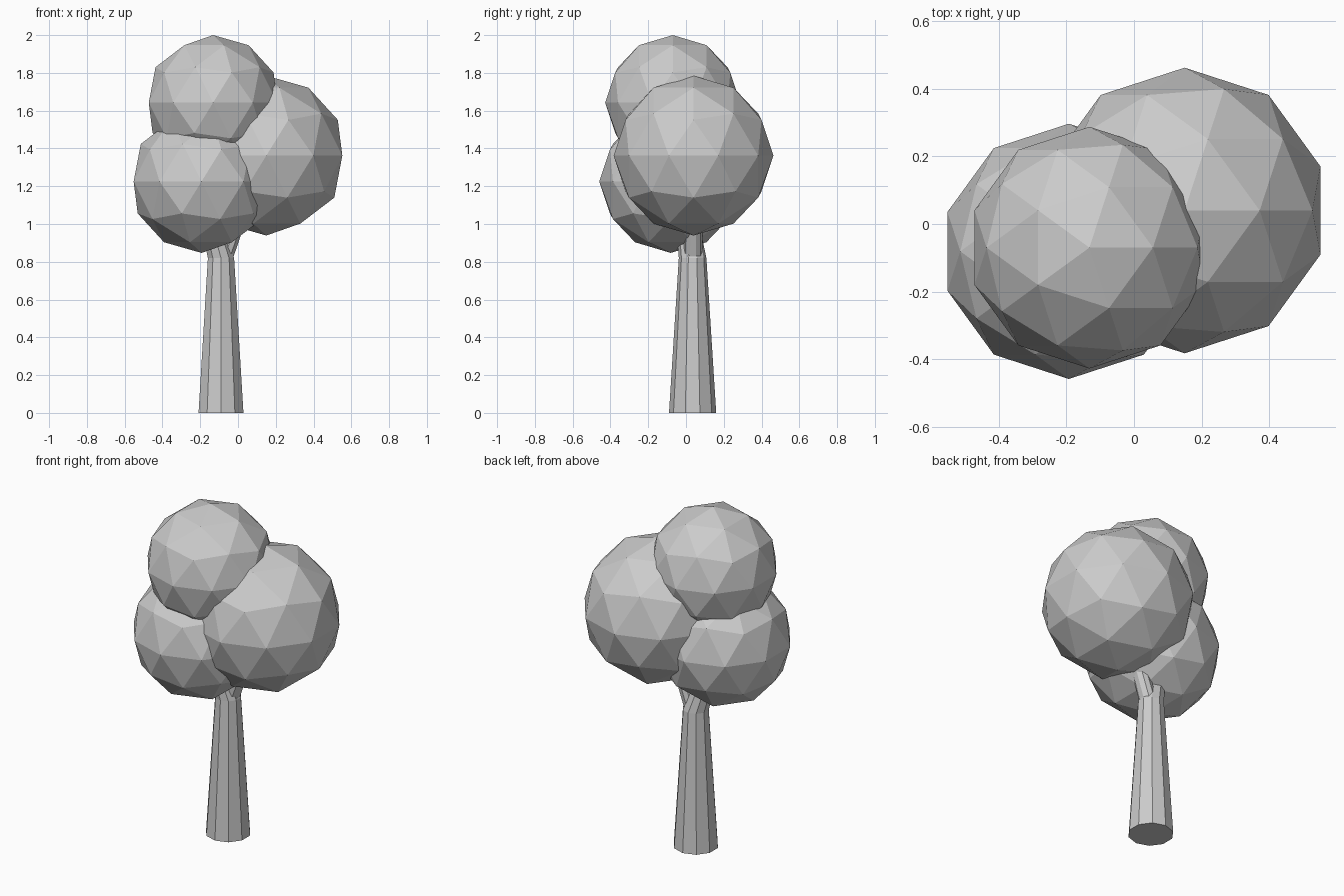
import bpy, bmesh, math

if "Cube" in bpy.data.objects:
    bpy.data.objects.remove(bpy.data.objects["Cube"])

SIDES = 10


def tube(name, rings):
    """Flat-shaded ten-sided tube through (x, y, z, radius) rings."""
    bm = bmesh.new()
    loops = []
    for x, y, z, r in rings:
        loop = []
        for i in range(SIDES):
            a = math.pi / 2 + 2 * math.pi * i / SIDES
            loop.append(bm.verts.new((x + r * math.cos(a), y + r * math.sin(a), z)))
        loops.append(loop)
    for low, high in zip(loops, loops[1:]):
        for i in range(SIDES):
            j = (i + 1) % SIDES
            bm.faces.new((low[i], low[j], high[j], high[i]))
    bm.faces.new(loops[0][::-1])
    bm.faces.new(loops[-1])
    mesh = bpy.data.meshes.new(name)
    bm.to_mesh(mesh)
    bm.free()
    obj = bpy.data.objects.new(name, mesh)
    bpy.context.collection.objects.link(obj)
    return obj


def foliage(name, radius, center):
    """Faceted ball of leaves."""
    bpy.ops.mesh.primitive_ico_sphere_add(subdivisions=2, radius=radius, location=center)
    bpy.context.object.name = name


# Tapered trunk, leaning into the left foliage at its top
tube("trunk", [(-0.09, 0.035, 0, 0.125),
               (-0.09, 0.035, 0.82, 0.073),
               (-0.14, 0.01, 1.0, 0.06)])

# Side branch reaching into the right foliage
tube("branch", [(-0.08, 0.037, 0.78, 0.05),
                (-0.07, 0.037, 0.83, 0.05),
                (0.02, 0.04, 1.08, 0.045)])

# Three leaf clusters
foliage("right_foliage", 0.423, (0.15, 0.04, 1.362))
foliage("left_foliage", 0.378, (-0.193, -0.081, 1.225))
foliage("top_foliage", 0.358, (-0.132, -0.07, 1.642))
